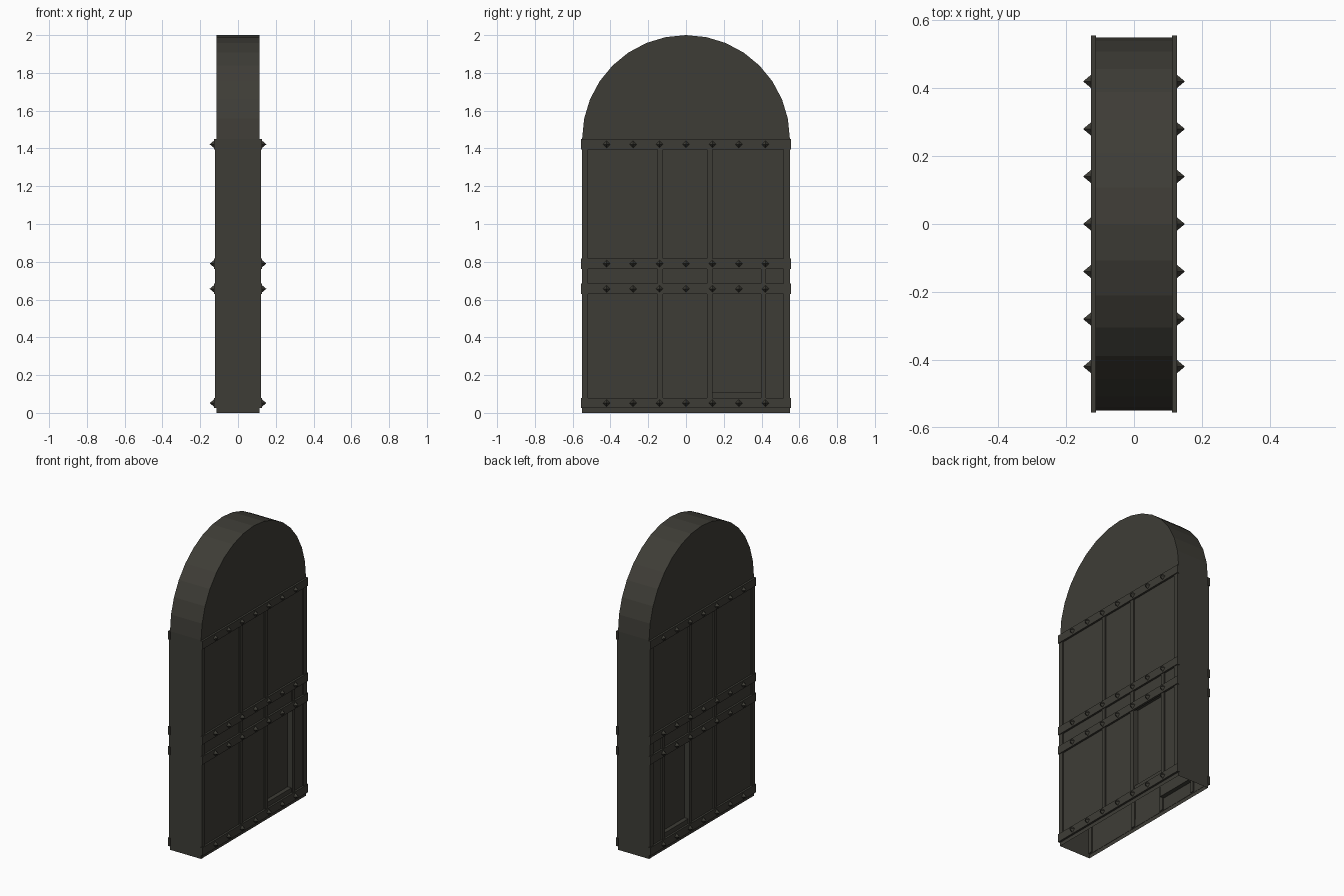
import bpy, bmesh, math

if "Cube" in bpy.data.objects:
    bpy.data.objects.remove(bpy.data.objects["Cube"])

iron = bpy.data.materials.new("dark iron grey")
iron.diffuse_color = (0.048, 0.046, 0.037, 1)
iron.use_nodes = True
iron.node_tree.nodes["Principled BSDF"].inputs["Base Color"].default_value = iron.diffuse_color


def finish(name, bm):
    bmesh.ops.remove_doubles(bm, verts=bm.verts, dist=0.0002)
    me = bpy.data.meshes.new(name)
    bm.to_mesh(me)
    bm.free()
    me.materials.append(iron)
    ob = bpy.data.objects.new(name, me)
    bpy.context.collection.objects.link(ob)
    return ob


def face(bm, pts):
    bm.faces.new([bm.verts.new(p) for p in pts])


def box(bm, x0, x1, y0, y1, z0, z1):
    r = bmesh.ops.create_cube(bm, size=1)
    for v in r["verts"]:
        v.co = ((x0 + x1) / 2 + v.co.x * (x1 - x0),
                (y0 + y1) / 2 + v.co.y * (y1 - y0),
                (z0 + z1) / 2 + v.co.z * (z1 - z0))


R, T, SPRING = 0.55, 0.114, 1.45
HY0, HY1, HZ0, HZ1 = 0.14, 0.397, 0.11, 0.64   # recessed hatch
DEPTH = 0.028

# arched door shell, open underneath, with a recessed hatch on both faces
arch = [(R * math.cos(math.pi * i / 16), SPRING + R * math.sin(math.pi * i / 16))
        for i in range(17)]
bm = bmesh.new()
for s in (1, -1):
    def flat(pts, x=T):
        pts = pts if s > 0 else pts[::-1]
        face(bm, [(s * x, y, z) for y, z in pts])

    def rect(y0, y1, z0, z1, x=T):
        flat([(y0, z0), (y1, z0), (y1, z1), (y0, z1)], x)

    flat([(-R, HZ1), (HY0, HZ1), (HY1, HZ1), (R, HZ1)] + arch)
    rect(-R, HY0, 0, HZ1)
    rect(HY1, R, 0, HZ1)
    rect(HY0, HY1, 0, HZ0)
    rect(HY0, HY1, HZ0, HZ1, T - DEPTH)
    ring = [(HY0, HZ0), (HY1, HZ0), (HY1, HZ1), (HY0, HZ1)]
    for (ya, za), (yb, zb) in zip(ring, ring[1:] + ring[:1]):
        q = [(s * T, ya, za), (s * T, yb, zb),
             (s * (T - DEPTH), yb, zb), (s * (T - DEPTH), ya, za)]
        face(bm, q if s > 0 else q[::-1])
rim = [(R, 0)] + arch + [(-R, 0)]
for (ya, za), (yb, zb) in zip(rim, rim[1:]):
    face(bm, [(T, ya, za), (-T, ya, za), (-T, yb, zb), (T, yb, zb)])
finish("door_shell", bm)

BANDS = [0.052, 0.657, 0.79, 1.422]
for s, side in ((1, "right"), (-1, "left")):
    # vertical straps
    bm = bmesh.new()
    for y0, y1, z1 in ((-0.55, -0.52, 1.42), (-0.152, -0.122, 1.42),
                       (0.11, 0.14, 1.42), (0.515, 0.55, 1.42),
                       (0.397, 0.423, 0.79)):
        x = sorted((s * 0.106, s * 0.122))
        box(bm, x[0], x[1], y0, y1, 0.03, z1)
    finish("vertical_straps_" + side, bm)

    # horizontal bands
    bm = bmesh.new()
    for z in BANDS:
        x = sorted((s * 0.112, s * 0.127))
        box(bm, x[0], x[1], -0.555, 0.555, z - 0.027, z + 0.027)
    finish("horizontal_bands_" + side, bm)

    # four-sided pyramid studs
    bm = bmesh.new()
    for z in BANDS:
        for i in range(-3, 4):
            y, r, xb = i * 0.14, 0.02, s * 0.126
            base = [(xb, y + r, z), (xb, y, z + r), (xb, y - r, z), (xb, y, z - r)]
            if s < 0:
                base.reverse()
            for a, b in zip(base, base[1:] + base[:1]):
                face(bm, [a, b, (s * 0.15, y, z)])
    finish("studs_" + side, bm)
